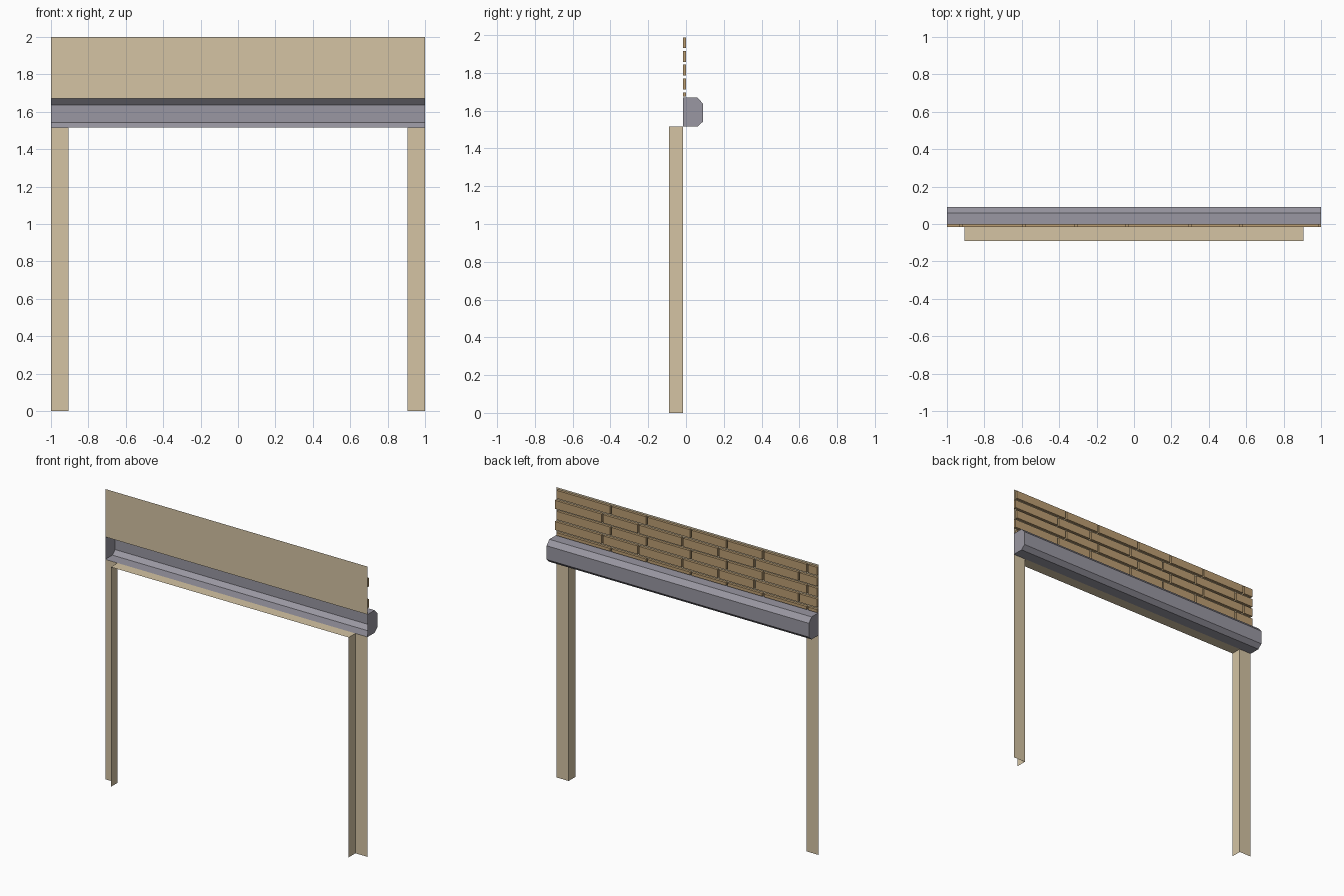
import bpy

if "Cube" in bpy.data.objects:
    bpy.data.objects.remove(bpy.data.objects["Cube"])

Y_FRONT, Y_WALL, Y_BRICK = -0.09, -0.017, 0.0
Z_OPEN, Z_BEAM, Z_TOP, X_OPEN = 1.515, 1.67, 2.0, 0.907


def material(name, rgb):
    m = bpy.data.materials.new(name)
    m.diffuse_color = (*rgb, 1)
    m.use_nodes = True
    m.node_tree.nodes["Principled BSDF"].inputs["Base Color"].default_value = m.diffuse_color
    return m


PLASTER = material("plaster", (0.66, 0.55, 0.37))
BRICK = material("brick", (0.50, 0.34, 0.17))
STONE = material("stone", (0.32, 0.31, 0.36))


def make(name, verts, faces, mat):
    me = bpy.data.meshes.new(name)
    me.from_pydata(verts, [], faces)
    me.materials.append(mat)
    ob = bpy.data.objects.new(name, me)
    bpy.context.collection.objects.link(ob)
    return ob


def wall_panel(name, x0, x1, z0, z1):
    # single-sided panel facing +y
    return make(name, [(x1, Y_WALL, z0), (x0, Y_WALL, z0),
                       (x0, Y_WALL, z1), (x1, Y_WALL, z1)], [(0, 1, 2, 3)], PLASTER)


# Plaster wall around the opening
wall_panel("upper_wall", -1, 1, Z_BEAM, Z_TOP)
wall_panel("left_post", -1, -X_OPEN, 0, Z_OPEN)
wall_panel("right_post", X_OPEN, 1, 0, Z_OPEN)

# Lining of the opening: two jambs and the soffit as one folded strip
path = [(-X_OPEN, 0), (-X_OPEN, Z_OPEN), (X_OPEN, Z_OPEN), (X_OPEN, 0)]
verts = [(x, y, z) for x, z in path for y in (Y_FRONT, Y_WALL)]
make("opening_lining", verts,
     [(2 * i, 2 * i + 1, 2 * i + 3, 2 * i + 2) for i in range(3)], PLASTER)

# Chamfered stone beam, open towards the wall, capped at both ends
profile = [(Y_WALL, Z_OPEN), (0.06, Z_OPEN), (0.09, 1.542),
           (0.09, 1.637), (0.06, Z_BEAM), (Y_WALL, Z_BEAM)]
n = len(profile)
verts = [(x, y, z) for x in (-1, 1) for y, z in profile]
faces = [(i, i + n, i + n + 1, i + 1) for i in range(n - 1)]
faces += [tuple(reversed(range(n))), tuple(range(n, 2 * n))]
make("beam", verts, faces, STONE)

# Brick courses: open-backed blocks on the wall, alternate courses shifted
joints = [-0.925, -0.587, -0.31, -0.037, 0.30, 0.573]
courses = [(1.932, 1.988), (1.858, 1.916), (1.786, 1.844),
           (1.712, 1.77), (1.676, 1.697)]
gap = 0.006
verts, faces = [], []
for row, (z0, z1) in enumerate(courses):
    shift = 0.065 * (row % 2)
    end = 1.0 if row % 2 else 0.988
    cuts = [-1.0 - gap] + [j + shift for j in joints] + [end + gap]
    for a, b in zip(cuts, cuts[1:]):
        x0, x1, k = a + gap, b - gap, len(verts)
        for y in (Y_WALL, Y_BRICK):
            verts += [(x0, y, z0), (x1, y, z0), (x1, y, z1), (x0, y, z1)]
        faces.append((k + 7, k + 6, k + 5, k + 4))
        faces += [(k + i, k + (i + 1) % 4, k + 4 + (i + 1) % 4, k + 4 + i)[::1]
                  for i in range(4)]
bricks = make("bricks", verts, faces, BRICK)
